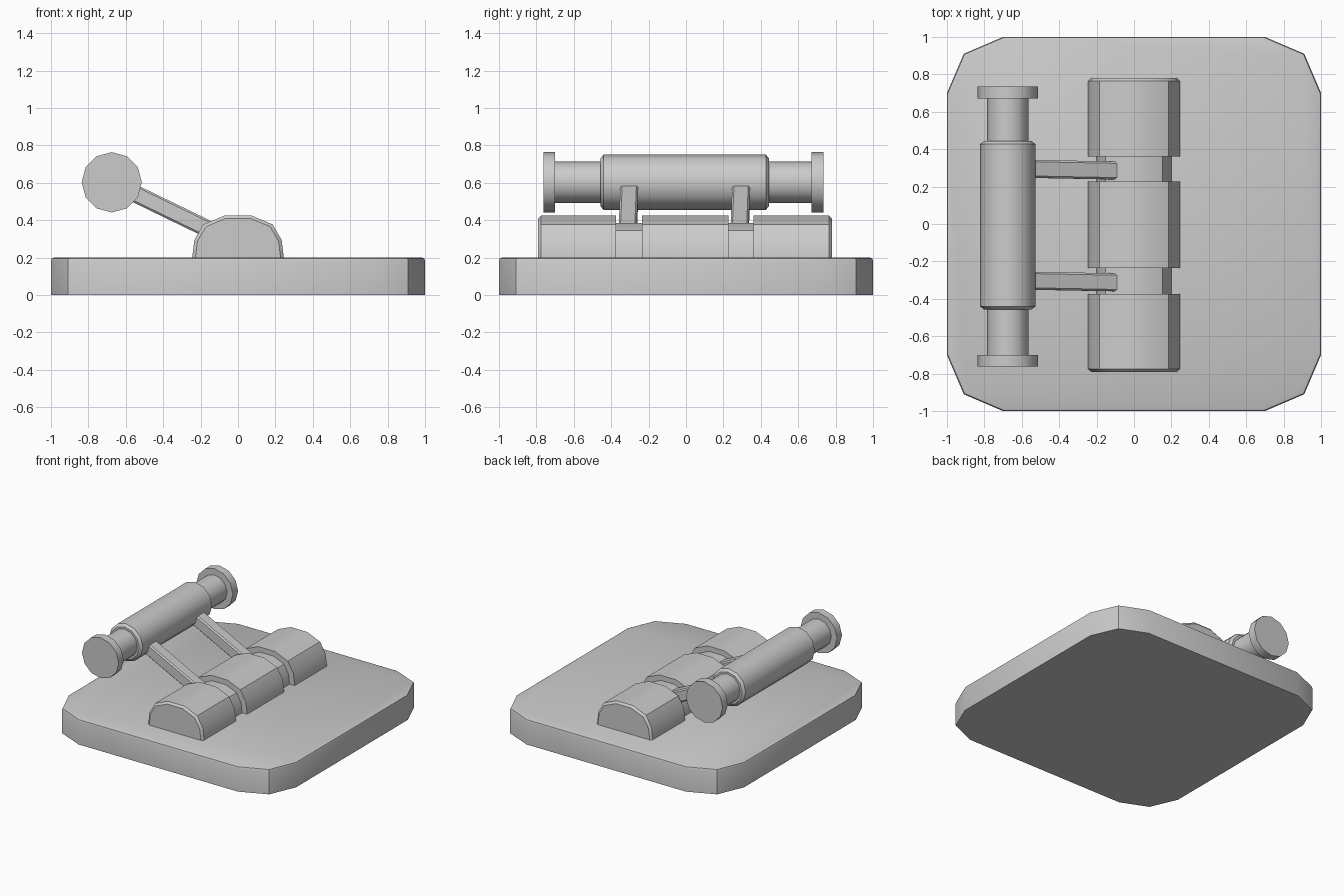
import bpy, bmesh, math
from mathutils import Vector, Matrix

if "Cube" in bpy.data.objects:
    bpy.data.objects.remove(bpy.data.objects["Cube"])


def loft(name, rings, smooth=30):
    """Skin equal-length closed rings of points and cap both ends."""
    bm = bmesh.new()
    vs = [[bm.verts.new(p) for p in r] for r in rings]
    n = len(vs[0])
    for a, b in zip(vs, vs[1:]):
        for i in range(n):
            j = (i + 1) % n
            bm.faces.new((a[i], a[j], b[j], b[i]))
    bm.faces.new(vs[0])
    bm.faces.new(vs[-1])
    bmesh.ops.recalc_face_normals(bm, faces=bm.faces)
    me = bpy.data.meshes.new(name)
    bm.to_mesh(me)
    bm.free()
    ob = bpy.data.objects.new(name, me)
    bpy.context.collection.objects.link(ob)
    bpy.ops.object.select_all(action='DESELECT')
    bpy.context.view_layer.objects.active = ob
    ob.select_set(True)
    bpy.ops.object.shade_smooth_by_angle(angle=math.radians(smooth))
    return ob


def along_y(name, profile, centre, stations, smooth=32):
    """Extrude an xz profile along y; stations are (y, scale)."""
    cx, cz = centre
    return loft(name, [[(cx + x * s, y, cz + z * s) for x, z in profile]
                       for y, s in stations], smooth)


# Base plate with chamfered corners and a softened top edge
quarter = [(1, .7), (.91, .91), (.7, 1)]
outline = [Matrix.Rotation(k * math.pi / 2, 2) @ Vector(p)
           for k in range(4) for p in quarter]
loft("base_plate", [[(p.x * s, p.y * s, z) for p in outline]
                    for z, s in [(0, 1), (.182, 1), (.195, .996), (.2, .985)]], 40)

# Half-round hinge barrel: three knuckles over a thinner core
half = [(.245, -.02), (.245, 0), (.233, .095), (.185, .178), (.072, .225)]
arch = half + [(-x, z) for x, z in reversed(half)]
hinge = (0, .2)
along_y("knuckle_front", arch, hinge, [(-.79, .93), (-.775, 1), (-.375, 1)])
along_y("knuckle_middle", arch, hinge, [(-.235, 1), (.228, 1)])
along_y("knuckle_back", arch, hinge, [(.36, 1), (.765, 1), (.78, .93)])
along_y("hinge_core", arch, hinge, [(-.5, .82), (.5, .82)])

# Handle: grip, necks and end caps on one axis
circle = [(math.sin(k * math.pi / 6), math.cos(k * math.pi / 6)) for k in range(12)]
axis = (-.675, .603)
along_y("grip", circle, axis, [(-.457, .128), (-.44, .148), (.427, .148), (.443, .128)])
along_y("handle_neck", circle, axis, [(-.72, .111), (.69, .111)])
for name, y0, y1 in [("cap_front", -.762, -.70), ("cap_back", .67, .735)]:
    along_y(name, circle, axis, [(y0, .161), (y1, .161)])

# Two sloping arms joining hinge and handle
start, end = Vector((-.62, 0, .576)), Vector((-.105, 0, .326))
up = Vector((.436, 0, .9))
w, h, c = .048, .046, .01
section = [(w, h - c), (w - c, h), (c - w, h), (-w, h - c),
           (-w, c - h), (c - w, -h), (w - c, -h), (w, c - h)]
for name, y in [("arm_front", -.308), ("arm_back", .29)]:
    loft(name, [[p + Vector((0, y + a + dy, 0)) + up * b for a, b in section]
                for p, dy in [(start, .006), (end, -.004)]])
